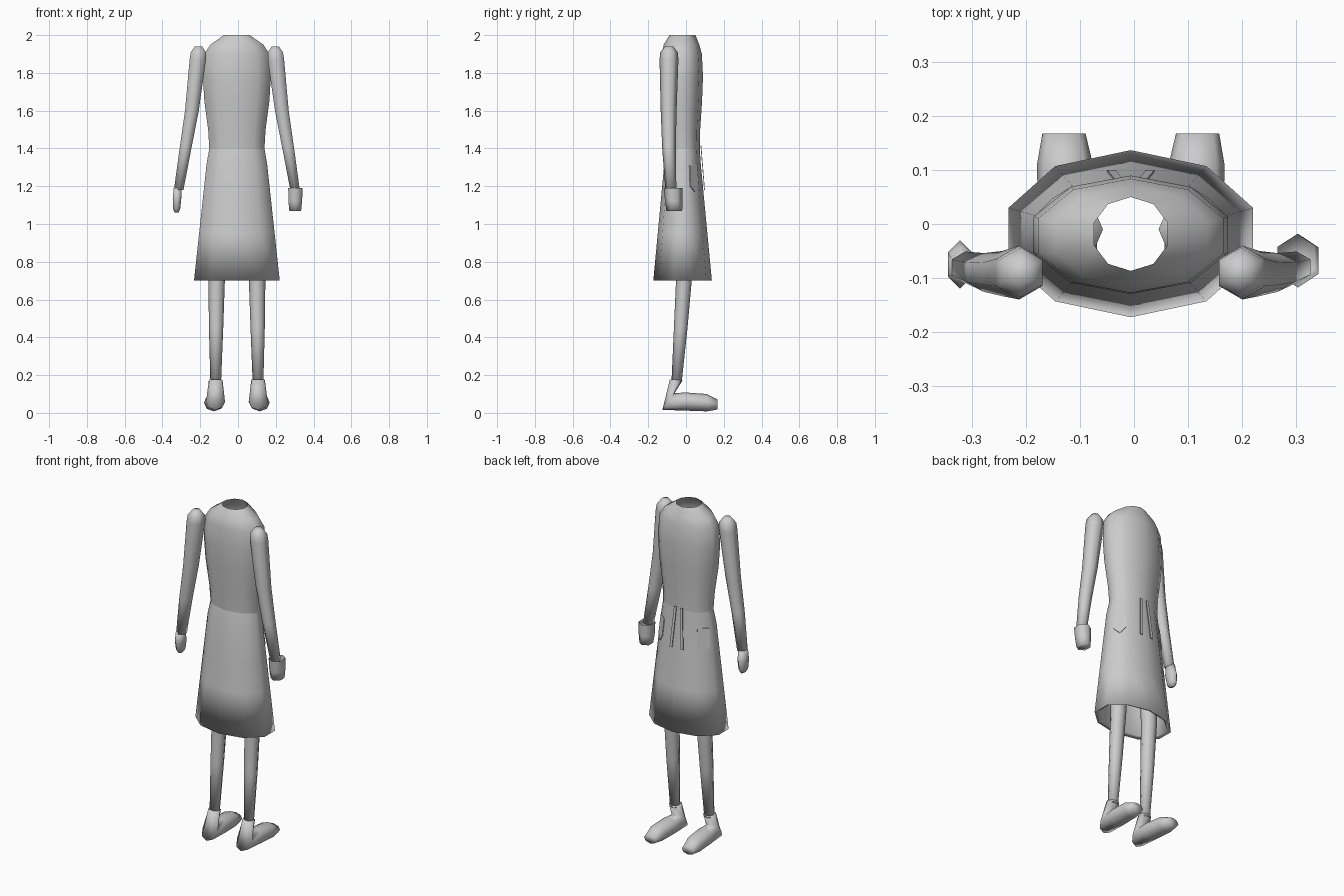
import bpy, bmesh, math
from mathutils import Vector as V

cube = bpy.data.objects.get("Cube")
if cube:
    bpy.data.objects.remove(cube)

CX = -0.006  # the body's own centre line

grey = bpy.data.materials.new("plain grey")
grey.use_nodes = True
grey.diffuse_color = (0.6, 0.6, 0.6, 1)
grey.node_tree.nodes["Principled BSDF"].inputs["Base Color"].default_value = grey.diffuse_color


def finish(bm, name, fix_normals=True, smooth=True):
    if fix_normals:
        bmesh.ops.recalc_face_normals(bm, faces=bm.faces)
    for f in bm.faces:
        f.smooth = smooth
    mesh = bpy.data.meshes.new(name)
    bm.to_mesh(mesh)
    bm.free()
    mesh.materials.append(grey)
    obj = bpy.data.objects.new(name, mesh)
    bpy.context.collection.objects.link(obj)
    return obj


def loft(name, rings, sides, cap_start=False, cap_end=False):
    """Skin through rings, each a centre and two half-axis vectors."""
    bm = bmesh.new()
    loops = []
    for c, u, v in rings:
        angles = [math.pi / 2 + math.tau * i / sides for i in range(sides)]
        loops.append([bm.verts.new(V(c) + V(u) * math.cos(a) + V(v) * math.sin(a))
                      for a in angles])
    for a, b in zip(loops, loops[1:]):
        for i in range(sides):
            j = (i + 1) % sides
            bm.faces.new((a[i], a[j], b[j], b[i]))
    if cap_start:
        bm.faces.new(loops[0])
    if cap_end:
        bm.faces.new(loops[-1])
    return finish(bm, name)


def level(x, y, z, rx, ry):
    """A horizontal ring."""
    return ((x, y, z), (rx, 0, 0), (0, ry, 0))


def dress_ring(z, half_x, y0, y1):
    return level(CX, (y0 + y1) / 2, z, half_x / math.cos(math.pi / 10), (y1 - y0) / 2)


def plate(name, points):
    bm = bmesh.new()
    bm.faces.new([bm.verts.new(p) for p in points])
    obj = finish(bm, name, smooth=False)
    thick = obj.modifiers.new("thickness", "SOLIDIFY")
    thick.thickness = 0.004
    thick.offset = 0
    return obj


# Bodice, open at the neck
bodice = [(2.0, .068, -.087, .05), (1.95, .14, -.118, .07), (1.9, .172, -.128, .084),
          (1.78, .18, -.13, .09), (1.65, .172, -.122, .085), (1.5, .152, -.107, .075),
          (1.4, .146, -.1, .073)]
loft("bodice", [dress_ring(*r) for r in bodice], 10)

# Flared skirt with a turned-in hem
WAIST, HIP, HEM = (1.4, .146, -.1, .073), (1.32, .16, -.115, .078), (.7, .227, -.173, .137)


def skirt_row(z):
    t = (HIP[0] - z) / (HIP[0] - HEM[0])
    return (z,) + tuple(a + (b - a) * t for a, b in zip(HIP[1:], HEM[1:]))


skirt = [WAIST, HIP, skirt_row(1.12), skirt_row(.95), HEM,
         (.71, .205, -.152, .116), (.95, .182, -.132, .096)]
loft("skirt", [dress_ring(*r) for r in skirt], 10)


# Pockets lying on the skirt's rear corner panels
def pocket_point(side, t, z):
    _, hx, y0, y1 = skirt_row(z)
    a, b = math.radians(18), math.radians(54)
    rx, ry = hx / math.cos(a), (y1 - y0) / 2
    cos = math.cos(a) + (math.cos(b) - math.cos(a)) * t
    sin = math.sin(a) + (math.sin(b) - math.sin(a)) * t
    return (CX + side * (rx * cos + .002), (y0 + y1) / 2 + ry * sin + .002, z)


for side, label in ((-1, "right"), (1, "left")):
    outline = [(.1, 1.31), (.9, 1.31), (.9, 1.21), (.5, 1.17), (.1, 1.2)]
    plate(label + "_pocket", [pocket_point(side, t, z) for t, z in outline])

    # Hanging tie ribbon behind the waist
    top, low = CX + side * .02, CX + side * .036
    w = .008
    plate(label + "_tie", [(top - w, .079, 1.415), (top + w, .079, 1.415),
                           (low + w, .098, 1.18), (low - w, .098, 1.18)])

    # Arm with a rounded shoulder
    arm = [(.203, -.09, 1.94, .022), (.204, -.09, 1.91, .046), (.207, -.09, 1.87, .05),
           (.238, -.092, 1.6, .042), (.272, -.09, 1.4, .036), (.308, -.08, 1.18, .029)]
    loft(label + "_arm", [level(CX + side * x, y, z, r, r) for x, y, z, r in arm], 6, True, True)

    # Leg running up inside the skirt
    leg = [(.104, -.01, 1.15, .05), (.107, -.01, .72, .042), (.11, -.028, .45, .036),
           (.112, -.05, .16, .027)]
    loft(label + "_leg", [level(CX + side * x, y, z, r * 1.05, r) for x, y, z, r in leg],
         8, True, True)

    # Shoe: ankle collar, heel, then forward to the toe
    # Each row: x centre, half width, then back or lower (y, z) and front or upper (y, z)
    shoe = [(.112, .036, (-.085, .178), (-.018, .172)),
            (.113, .05, (-.125, .016), (-.06, .105)),
            (.117, .055, (0, .012), (0, .108)),
            (.122, .052, (.11, .008), (.11, .1)),
            (.124, .04, (.168, .018), (.168, .07))]
    rings = []
    for x, w, low_pt, high_pt in shoe:
        p, q = V((0, *low_pt)), V((0, *high_pt))
        rings.append((V((CX + side * x, 0, 0)) + (p + q) / 2, (w, 0, 0), (q - p) / 2))
    loft(label + "_shoe", rings, 8, True, True)

# Closed tapering hand
hand = [(-.32, -.078, 1.19, .024, .032), (-.323, -.075, 1.13, .026, .045),
        (-.325, -.072, 1.08, .022, .036), (-.325, -.07, 1.06, .012, .02)]
loft("right_hand", [level(*r) for r in hand], 6, True, True)

# Cupped hand, open at the top
cup = [(.304, -.068, 1.19, .044, .05), (.303, -.065, 1.12, .042, .046),
       (.303, -.062, 1.07, .036, .042)]
loft("left_hand", [level(*r) for r in cup], 6, False, True)
